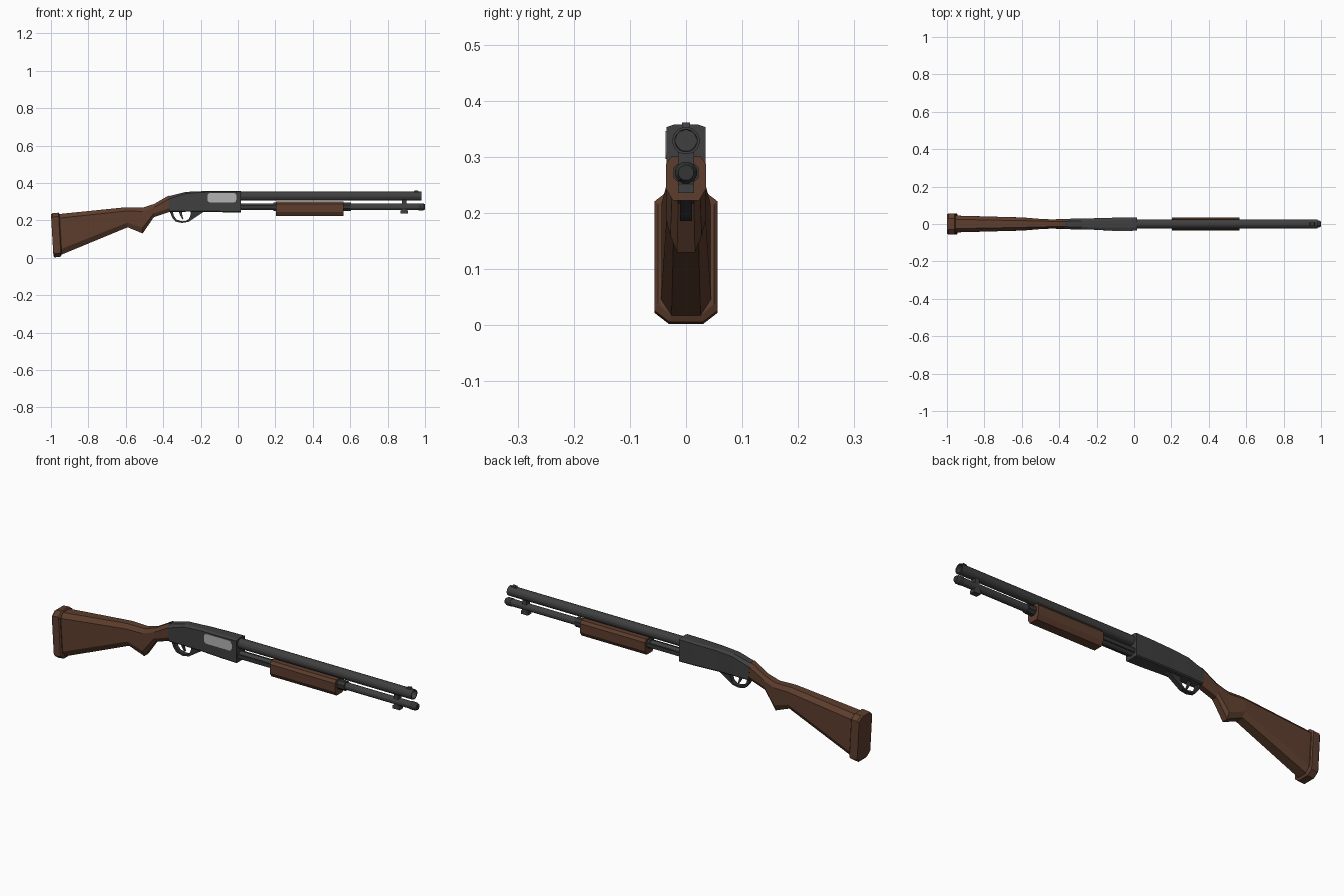
import bpy, bmesh, math


def material(name, rgb):
    m = bpy.data.materials.new(name)
    m.diffuse_color = (*rgb, 1)
    return m


WOOD = material("wood", (0.11, 0.048, 0.027))
STEEL = material("dark_steel", (0.05, 0.05, 0.05))
BLACK = material("blackened_steel", (0.035, 0.035, 0.035))
BOLT = material("bright_steel", (0.45, 0.45, 0.45))


def finish(name, bm, mat):
    bmesh.ops.recalc_face_normals(bm, faces=bm.faces)
    me = bpy.data.meshes.new(name)
    bm.to_mesh(me)
    bm.free()
    me.materials.append(mat)
    ob = bpy.data.objects.new(name, me)
    bpy.context.collection.objects.link(ob)
    return ob


def skin(name, rings, mat):
    """Join equal-length rings of points and cap both ends."""
    bm = bmesh.new()
    vs = [[bm.verts.new(p) for p in r] for r in rings]
    n = len(vs[0])
    for a, b in zip(vs, vs[1:]):
        for i in range(n):
            j = (i + 1) % n
            bm.faces.new((a[i], a[j], b[j], b[i]))
    bm.faces.new(vs[0])
    bm.faces.new(vs[-1])
    return finish(name, bm, mat)


def octagon(xt, zt, xb, zb, w, top, bottom, ct, cb):
    """Leaning octagon: w half width, top/bottom flat half widths, ct/cb chamfer heights."""
    h = zt - zb
    half = [(bottom, 0), (w, cb / h), (w, 1 - ct / h), (top, 1)]
    loop = half + [(-y, t) for y, t in reversed(half)]
    return [(xb + (xt - xb) * t, y, zb + h * t) for y, t in loop]


def plate(name, pts, y0, y1, mat):
    """Side profile in x/z extruded across y."""
    return skin(name, [[(x, y, z) for x, z in pts] for y in (y0, y1)], mat)


def turned(name, z, stations, sides, mat):
    """Lathe along x from (x, radius) stations."""
    ang = [math.tau * (i + 0.5) / sides for i in range(sides)]
    return skin(name, [[(x, r * math.cos(a), z + r * math.sin(a)) for a in ang]
                       for x, r in stations], mat)


# Stock with pistol grip, and stepped butt pad
skin("stock", [octagon(*s) for s in (
    (-0.965, 0.233, -0.955, 0.012, 0.045, 0.025, 0.026, 0.022, 0.03),
    (-0.60, 0.270, -0.59, 0.163, 0.035, 0.018, 0.022, 0.02, 0.025),
    (-0.51, 0.268, -0.51, 0.130, 0.028, 0.016, 0.016, 0.02, 0.03),
    (-0.45, 0.287, -0.45, 0.217, 0.025, 0.014, 0.014, 0.018, 0.02),
    (-0.37, 0.333, -0.36, 0.247, 0.026, 0.014, 0.014, 0.018, 0.02))], WOOD)
skin("butt_pad", [octagon(*s) for s in (
    (-1.0, 0.232, -0.987, 0.010, 0.052, 0.028, 0.028, 0.02, 0.02),
    (-0.992, 0.238, -0.980, 0.002, 0.056, 0.03, 0.03, 0.02, 0.02),
    (-0.960, 0.241, -0.947, 0.006, 0.056, 0.03, 0.03, 0.02, 0.02),
    (-0.955, 0.236, -0.942, 0.018, 0.050, 0.027, 0.027, 0.02, 0.02))], WOOD)

# Receiver
skin("receiver", [octagon(*s) for s in (
    (-0.375, 0.328, -0.365, 0.244, 0.027, 0.014, 0.022, 0.016, 0.005),
    (-0.28, 0.352, -0.28, 0.246, 0.030, 0.017, 0.025, 0.009, 0.005),
    (-0.19, 0.356, -0.19, 0.246, 0.031, 0.018, 0.027, 0.006, 0.005),
    (-0.07, 0.357, -0.07, 0.243, 0.035, 0.020, 0.031, 0.005, 0.005),
    (0.015, 0.358, 0.015, 0.241, 0.035, 0.020, 0.031, 0.005, 0.005))], STEEL)

# Ejection port with bolt, on the front side only
port = []
for cx, cz, start in ((-0.022, 0.333, 0), (-0.150, 0.333, 90),
                      (-0.150, 0.309, 180), (-0.022, 0.309, 270)):
    for k in range(4):
        a = math.radians(start + 30 * k)
        port.append((cx + 0.013 * math.cos(a), cz + 0.013 * math.sin(a)))
plate("ejection_port", port, -0.0365, -0.028, BOLT)

# Barrel with recessed muzzle and front bead
turned("barrel", 0.329, [(0.0, 0.0245), (0.98, 0.0245), (0.98, 0.020), (0.955, 0.019)], 16, STEEL)
plate("front_sight", [(0.935, 0.348), (0.943, 0.359), (0.962, 0.361), (0.97, 0.348)],
      -0.007, 0.007, STEEL)

# Magazine tube, end cap, and sliding action sleeve
turned("magazine_tube", 0.272, [(0.0, 0.018), (0.975, 0.018)], 12, STEEL)
turned("magazine_cap", 0.272, [(0.965, 0.020), (0.988, 0.020), (1.0, 0.014)], 12, BLACK)
turned("action_sleeve", 0.272, [(0.19, 0.024), (0.605, 0.024)], 8, BLACK)
for s in (-1, 1):
    plate("action_bar", [(0.0, 0.262), (0.25, 0.262), (0.25, 0.282), (0.0, 0.282)],
          s * 0.018, s * 0.024, BLACK)

# Clamp joining barrel and magazine
plate("barrel_clamp", [(0.87, 0.236), (0.908, 0.236), (0.908, 0.252), (0.90, 0.256),
                       (0.90, 0.31), (0.878, 0.31), (0.878, 0.256), (0.87, 0.252)],
      -0.014, 0.014, STEEL)

# Sliding forend
skin("forend", [octagon(x, 0.301, x, 0.222, 0.036, 0.026, 0.023, 0.014, 0.022)
                for x in (0.202, 0.565)], WOOD)

# Trigger guard as an open bow, plus trigger
plate("trigger_guard", [
    (-0.366, 0.248), (-0.352, 0.215), (-0.335, 0.194), (-0.300, 0.186), (-0.265, 0.192),
    (-0.215, 0.225), (-0.180, 0.248), (-0.255, 0.248), (-0.252, 0.235), (-0.262, 0.208),
    (-0.278, 0.197), (-0.300, 0.195), (-0.328, 0.203), (-0.342, 0.222), (-0.350, 0.248)],
    -0.011, 0.011, BLACK)
plate("trigger", [(-0.318, 0.248), (-0.309, 0.225), (-0.297, 0.205), (-0.292, 0.207),
                  (-0.298, 0.227), (-0.300, 0.248)], -0.005, 0.005, STEEL)
